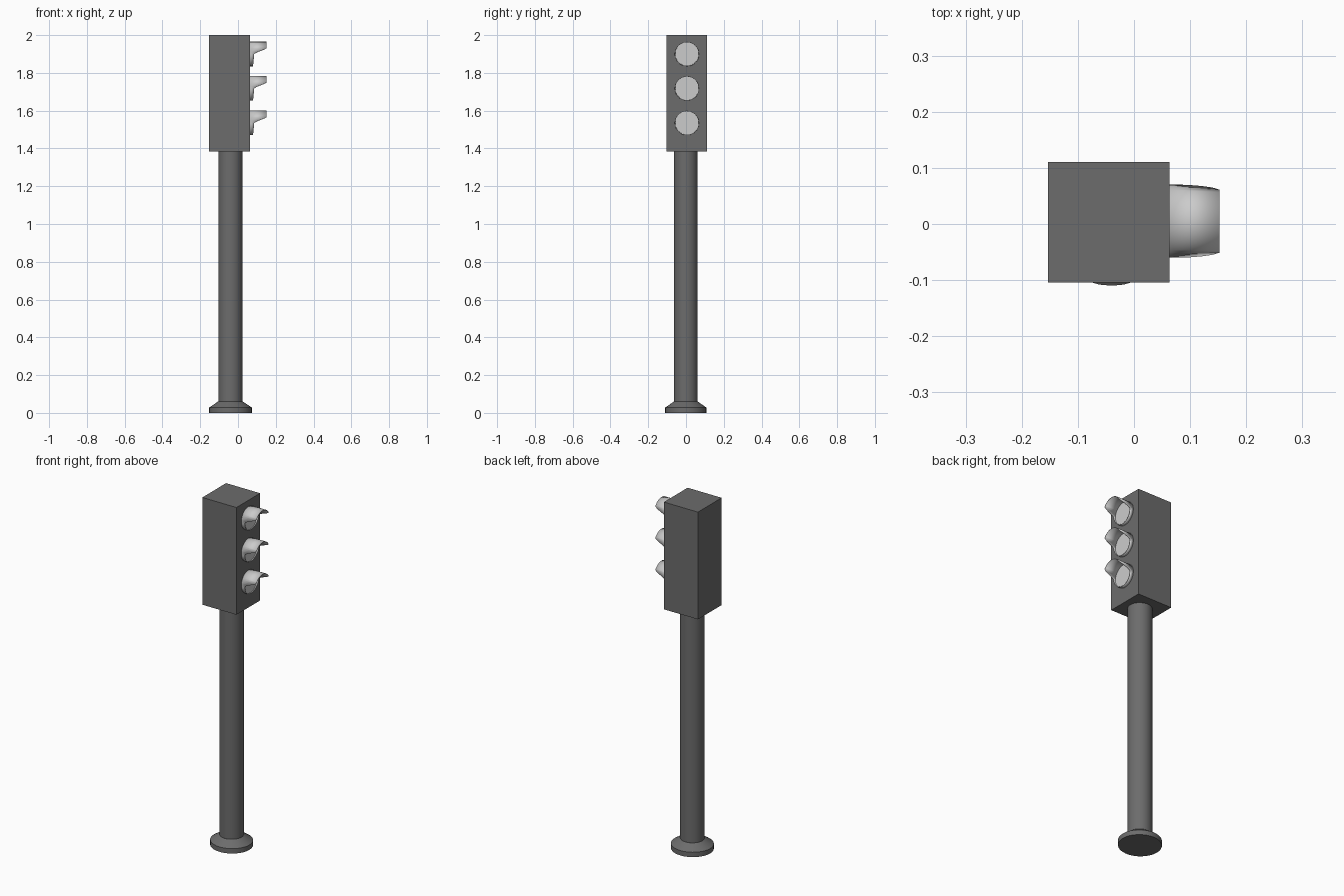
import bpy, bmesh, math

if "Cube" in bpy.data.objects:
    bpy.data.objects.remove(bpy.data.objects["Cube"])

dark = bpy.data.materials.new("dark_grey")
dark.diffuse_color = (0.15, 0.15, 0.15, 1)
dark.use_nodes = True
dark.node_tree.nodes["Principled BSDF"].inputs["Base Color"].default_value = dark.diffuse_color


def finish(name, bm, mat=None, smooth=True):
    bmesh.ops.recalc_face_normals(bm, faces=bm.faces[:])
    mesh = bpy.data.meshes.new(name)
    bm.to_mesh(mesh)
    bm.free()
    obj = bpy.data.objects.new(name, mesh)
    bpy.context.collection.objects.link(obj)
    if mat:
        mesh.materials.append(mat)
    if smooth:
        bpy.ops.object.select_all(action='DESELECT')
        obj.select_set(True)
        bpy.context.view_layer.objects.active = obj
        bpy.ops.object.shade_smooth_by_angle(angle=math.radians(30))
    return obj


def lathe(name, profile, cx, cy, y_scale, mat, n=32):
    """Closed round solid from (radius, z) points."""
    bm = bmesh.new()
    rings = [[bm.verts.new((cx + r * math.cos(2 * math.pi * i / n),
                            cy + r * y_scale * math.sin(2 * math.pi * i / n), z))
              for i in range(n)] for r, z in profile]
    for a, b in zip(rings, rings[1:]):
        for i in range(n):
            j = (i + 1) % n
            bm.faces.new((a[i], a[j], b[j], b[i]))
    bm.faces.new(rings[0])
    bm.faces.new(rings[-1])
    return finish(name, bm, mat)


# Round foot with bevelled shoulder, and the pole
lathe("base", [(0.113, 0), (0.113, 0.028), (0.066, 0.06)], -0.04, -0.001, 0.965, dark)
lathe("pole", [(0.064, 0.05), (0.064, 1.39)], -0.04, -0.001, 0.98, dark)

# Signal housing
bm = bmesh.new()
bmesh.ops.create_cube(bm, size=1)
for v in bm.verts:
    v.co = (-0.045 + v.co.x * 0.216, 0.003 + v.co.y * 0.215, 1.6925 + v.co.z * 0.615)
finish("housing", bm, dark, smooth=False)

FACE, R, CY, N = 0.063, 0.065, 0.005, 48


def lip(h):
    """How far forward the hood reaches at height h above the lamp centre."""
    if h < 0.003:
        return 0.086 + 0.1 * min(h, 0)
    return min(0.152, 0.086 + (h - 0.003) * 0.066 / 0.027)


for label, cz in (("top", 1.90), ("middle", 1.718), ("bottom", 1.535)):
    # Hood: open tube with its lower front cut away
    bm = bmesh.new()
    back, front = [], []
    for i in range(N):
        a = 2 * math.pi * i / N
        y, h = R * math.cos(a), R * math.sin(a)
        back.append(bm.verts.new((FACE - 0.003, CY + y, cz + h)))
        front.append(bm.verts.new((lip(h), CY + y, cz + h)))
    for i in range(N):
        j = (i + 1) % N
        bm.faces.new((back[i], back[j], front[j], front[i]))
    hood = finish(label + "_hood", bm)
    mod = hood.modifiers.new("wall", 'SOLIDIFY')
    mod.thickness = 0.003
    mod.offset = -1

    # Lens disc set just inside the hood
    bm = bmesh.new()
    bmesh.ops.create_cone(bm, cap_ends=True, segments=N, radius1=R - 0.002,
                          radius2=R - 0.002, depth=0.014)
    for v in bm.verts:
        x, y, z = v.co
        v.co = (FACE + 0.005 + z, CY + x, cz + y)
    finish(label + "_lens", bm)
